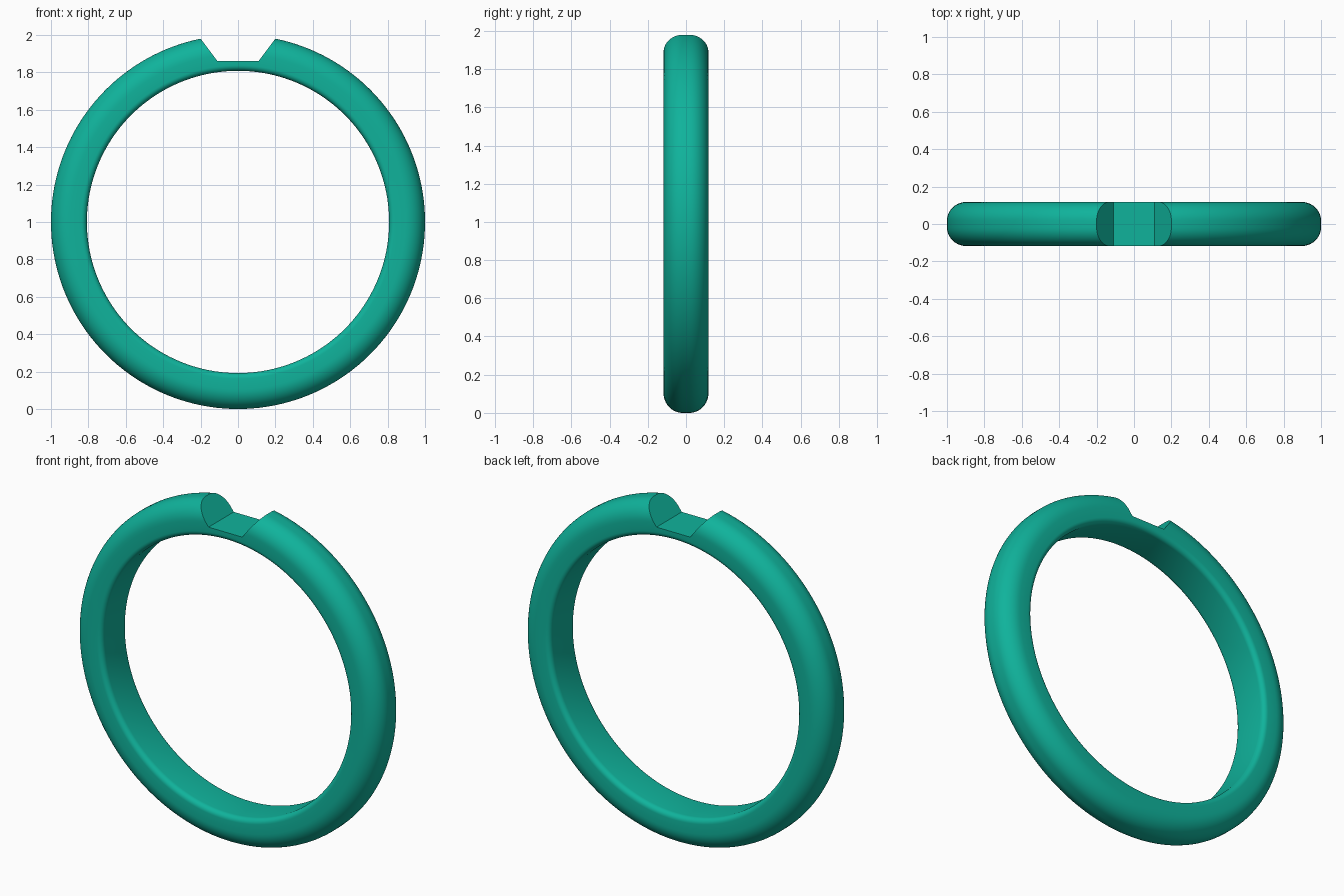
import bpy, bmesh, math

if "Cube" in bpy.data.objects:
    bpy.data.objects.remove(bpy.data.objects["Cube"])

HALF_WIDTH = 0.118
CENTRE_Z = 1.0


def make_object(name, bm):
    bmesh.ops.recalc_face_normals(bm, faces=bm.faces)
    mesh = bpy.data.meshes.new(name)
    bm.to_mesh(mesh)
    bm.free()
    obj = bpy.data.objects.new(name, mesh)
    bpy.context.collection.objects.link(obj)
    return obj


def corner(cr, cy, ar, ay, start, end, steps):
    """Elliptical corner of the cross-section as (radius, y) points."""
    angles = [math.radians(start + (end - start) * i / steps) for i in range(steps + 1)]
    return [(cr + ar * math.cos(a), cy + ay * math.sin(a)) for a in angles]


# Band cross-section: broad outer rounding, small inner rounding, mirrored in y
half = corner(0.895, 0.018, 0.105, HALF_WIDTH - 0.018, 0, 90, 12)
half += corner(0.838, HALF_WIDTH - 0.03, 0.03, 0.03, 90, 180, 6)
profile = half + [(r, -y) for r, y in reversed(half)]

# Band: cross-section revolved about the y axis
SEGMENTS = 160
bm = bmesh.new()
rings = []
for i in range(SEGMENTS):
    a = math.tau * i / SEGMENTS
    rings.append([bm.verts.new((r * math.sin(a), y, CENTRE_Z + r * math.cos(a)))
                  for r, y in profile])
n = len(profile)
for i in range(SEGMENTS):
    p, q = rings[i], rings[(i + 1) % SEGMENTS]
    for j in range(n):
        k = (j + 1) % n
        bm.faces.new((p[j], p[k], q[k], q[j]))
band = make_object("ring_band", bm)

# Notch cutter: trapezoid prism for the sloped seat at the top
bm = bmesh.new()
outline = [(-0.11, 1.86), (0.11, 1.86), (0.275, 2.08), (-0.275, 2.08)]
face = bm.faces.new([bm.verts.new((x, -0.3, z)) for x, z in outline])
ext = bmesh.ops.extrude_face_region(bm, geom=[face])
bmesh.ops.translate(bm, vec=(0, 0.6, 0),
                    verts=[v for v in ext["geom"] if isinstance(v, bmesh.types.BMVert)])
cutter = make_object("notch_cutter", bm)
cutter.hide_render = True

# Cut the notch
cut = band.modifiers.new("notch", 'BOOLEAN')
cut.operation = 'DIFFERENCE'
cut.solver = 'EXACT'
cut.object = cutter
bpy.context.view_layer.objects.active = band
band.select_set(True)
cutter.select_set(False)
bpy.ops.object.modifier_apply(modifier=cut.name)
bpy.data.objects.remove(cutter, do_unlink=True)
bpy.ops.object.shade_smooth_by_angle(angle=math.radians(30))

# Green finish
green = bpy.data.materials.new("green")
green.diffuse_color = (0.005, 0.45, 0.33, 1)
green.use_nodes = True
green.node_tree.nodes["Principled BSDF"].inputs["Base Color"].default_value = green.diffuse_color
band.data.materials.clear()
band.data.materials.append(green)
